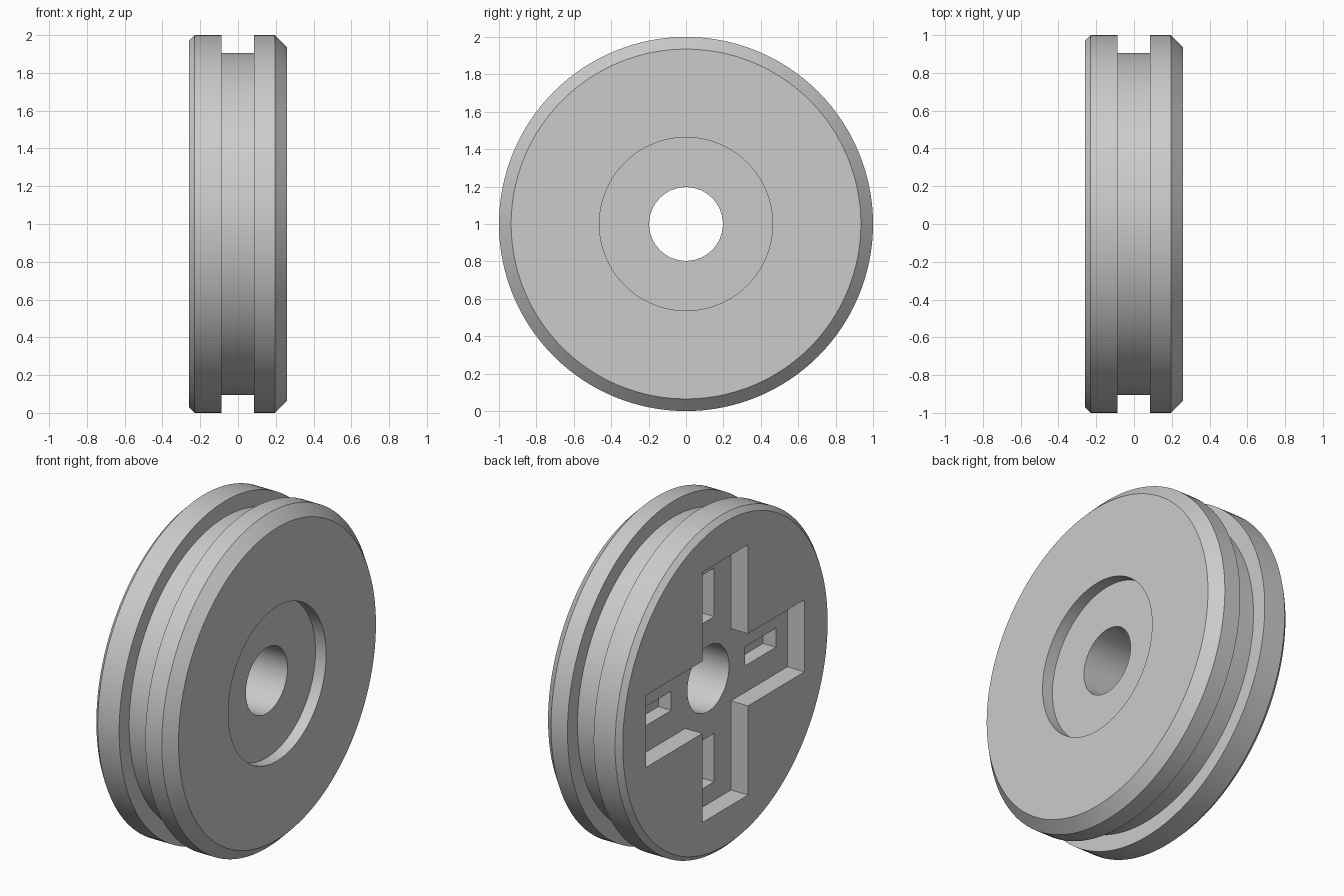
import bpy, bmesh, math
from mathutils import Matrix, Vector

cube = bpy.data.objects.get("Cube")
if cube:
    bpy.data.objects.remove(cube, do_unlink=True)

grey = bpy.data.materials.new("neutral grey")
grey.use_nodes = True
colour = (0.6, 0.6, 0.6, 1)
grey.diffuse_color = colour
grey.node_tree.nodes["Principled BSDF"].inputs["Base Color"].default_value = colour

AXLE = Vector((0, 0, 1))
OUTER_FACE, INNER_FACE = 0.26, -0.26
CROSS_FLOOR = -0.147
POCKET_FLOOR = -0.062


def make_object(name, bm):
    bmesh.ops.recalc_face_normals(bm, faces=bm.faces)
    mesh = bpy.data.meshes.new(name)
    bm.to_mesh(mesh)
    bm.free()
    mesh.materials.append(grey)
    obj = bpy.data.objects.new(name, mesh)
    bpy.context.collection.objects.link(obj)
    return obj


def lathe(name, profile, steps=128):
    """Spin a closed (x, radius) profile around the axle."""
    bm = bmesh.new()
    verts = [bm.verts.new((x, 0, AXLE.z + r)) for x, r in profile]
    edges = [bm.edges.new((v, verts[i - 1])) for i, v in enumerate(verts)]
    bmesh.ops.spin(bm, geom=verts + edges, cent=AXLE, axis=(1, 0, 0),
                   angle=math.tau, steps=steps, use_merge=False)
    bmesh.ops.remove_doubles(bm, verts=bm.verts, dist=0.0001)
    return make_object(name, bm)


def prism(name, outline, x0, x1):
    """Extrude a (y, z) outline along the axle."""
    bm = bmesh.new()
    face = bm.faces.new([bm.verts.new((x0, y, AXLE.z + z)) for y, z in outline])
    new = bmesh.ops.extrude_face_region(bm, geom=[face])["geom"]
    bmesh.ops.translate(bm, vec=(x1 - x0, 0, 0),
                        verts=[v for v in new if isinstance(v, bmesh.types.BMVert)])
    return make_object(name, bm)


# Wheel body: bevelled rims, belt groove, hub recess and axle hole
wheel = lathe("wheel", [
    (INNER_FACE, 0.197), (INNER_FACE, 0.97), (-0.23, 1.0), (-0.088, 1.0),
    (-0.088, 0.905), (0.086, 0.905), (0.086, 1.0), (0.195, 1.0),
    (OUTER_FACE, 0.935), (OUTER_FACE, 0.463), (0.19, 0.463), (0.19, 0.197)])

# Cross-shaped socket in the inner face
w, arm = 0.216, 0.75
quarter = [(arm, -w), (arm, w), (w, w)]
turns = [Matrix.Rotation(i * math.pi / 2, 2) for i in range(4)]
cross = [t @ Vector(p) for t in turns for p in quarter]
cutters = [prism("cross_cutter", cross, INNER_FACE - 0.1, CROSS_FLOOR)]

# One slot in the floor of each arm
slot = [(0.35, -0.057), (0.64, -0.057), (0.64, 0.057), (0.35, 0.057)]
for t in turns:
    cutters.append(prism("slot_cutter", [t @ Vector(p) for p in slot],
                         CROSS_FLOOR - 0.05, POCKET_FLOOR))

for cutter in cutters:
    mod = wheel.modifiers.new("cut", "BOOLEAN")
    mod.operation = "DIFFERENCE"
    mod.solver = "EXACT"
    mod.object = cutter

# Bake the cuts and drop the cutters
bpy.context.view_layer.update()
baked = bpy.data.meshes.new_from_object(
    wheel.evaluated_get(bpy.context.evaluated_depsgraph_get()))
wheel.modifiers.clear()
wheel.data = baked
for cutter in cutters:
    bpy.data.objects.remove(cutter, do_unlink=True)

bpy.ops.object.select_all(action="DESELECT")
wheel.select_set(True)
bpy.context.view_layer.objects.active = wheel
bpy.ops.object.shade_smooth_by_angle(angle=math.radians(25))
